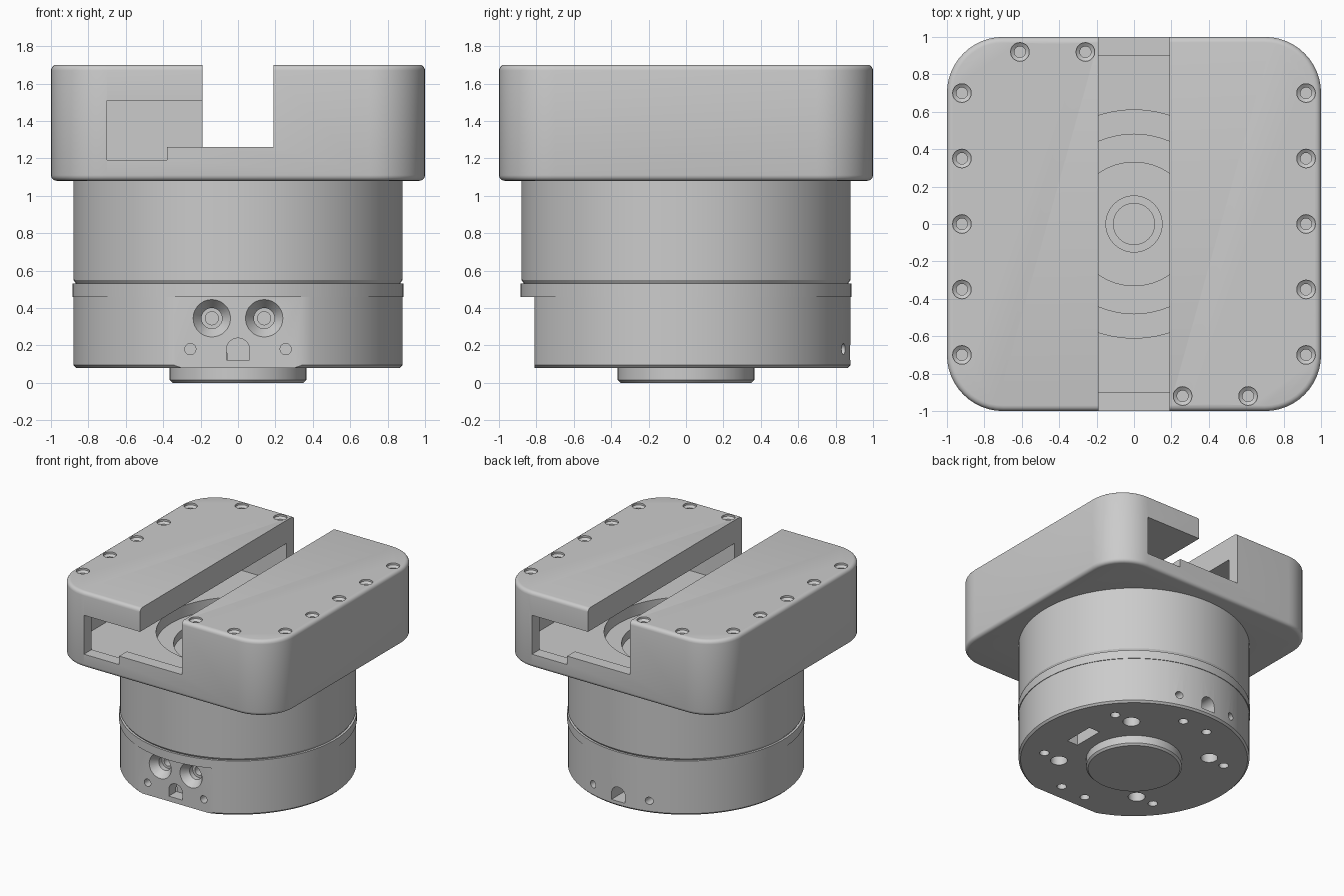
import bpy, bmesh
from math import pi, sin, cos, radians
from mathutils import Matrix, Vector

cube = bpy.data.objects.get("Cube")
if cube:
    bpy.data.objects.remove(cube, do_unlink=True)

grey = bpy.data.materials.new("machined_grey")
grey.use_nodes = True
grey.diffuse_color = (0.6, 0.6, 0.6, 1)
grey.node_tree.nodes["Principled BSDF"].inputs["Base Color"].default_value = (0.6, 0.6, 0.6, 1)


def finish(name, bm, matrix=None):
    if matrix:
        bm.transform(matrix)
    bmesh.ops.recalc_face_normals(bm, faces=bm.faces)
    mesh = bpy.data.meshes.new(name)
    bm.to_mesh(mesh)
    bm.free()
    mesh.materials.append(grey)
    ob = bpy.data.objects.new(name, mesh)
    bpy.context.collection.objects.link(ob)
    return ob


def lathe(name, profile, sides=96, matrix=None):
    """Solid of revolution about z from (radius, z) points, capped at both ends."""
    bm = bmesh.new()
    rings = [[bm.verts.new((r * cos(2 * pi * i / sides), r * sin(2 * pi * i / sides), z))
              for i in range(sides)] for r, z in profile]
    for a, b in zip(rings, rings[1:]):
        for i in range(sides):
            j = (i + 1) % sides
            bm.faces.new((a[i], a[j], b[j], b[i]))
    bm.faces.new(rings[0])
    bm.faces.new(rings[-1])
    return finish(name, bm, matrix)


def box(name, low, high, corner=0, edge=0, matrix=None):
    """Box between two corners, with rounded uprights and rounded rims."""
    low, high = Vector(low), Vector(high)
    bm = bmesh.new()
    bmesh.ops.create_cube(bm, size=1)
    bm.transform(Matrix.Translation((low + high) / 2) @ Matrix.Diagonal((*(high - low), 1)))
    if corner:
        uprights = [e for e in bm.edges if abs(e.verts[0].co.z - e.verts[1].co.z) > 0.1]
        bmesh.ops.bevel(bm, geom=uprights, offset=corner, segments=12, profile=0.5, affect='EDGES')
    if edge:
        rims = [e for e in bm.edges if abs(e.verts[0].co.z - e.verts[1].co.z) < 0.001]
        bmesh.ops.bevel(bm, geom=rims, offset=edge, segments=4, profile=0.5, affect='EDGES')
    return finish(name, bm, matrix)


def arch(name, radius, foot, depth, matrix):
    """Half disc standing on a foot, extruded along z."""
    bm = bmesh.new()
    pts = [(radius * cos(pi * i / 16), radius * sin(pi * i / 16)) for i in range(17)]
    if foot:
        pts += [(-radius, -foot), (radius, -foot)]
    face = bm.faces.new([bm.verts.new((x, y, -depth)) for x, y in pts])
    out = bmesh.ops.extrude_face_region(bm, geom=[face])["geom"]
    bmesh.ops.translate(bm, vec=(0, 0, 2 * depth),
                        verts=[v for v in out if isinstance(v, bmesh.types.BMVert)])
    return finish(name, bm, matrix)


def cut(target, cutter):
    cutter.hide_render = True
    mod = target.modifiers.new("cut", 'BOOLEAN')
    mod.operation = 'DIFFERENCE'
    mod.solver = 'EXACT'
    mod.object = cutter
    bpy.context.view_layer.objects.active = target
    bpy.ops.object.modifier_apply(modifier=mod.name)
    bpy.data.objects.remove(cutter, do_unlink=True)


def at(x, y, z=0):
    return Matrix.Translation((x, y, z))


half_turns = [Matrix.Identity(4), Matrix.Rotation(pi, 4, 'Z')]

# Upper housing: rounded block, hollow chamber, through slot
housing = box("upper_housing", (-1, -1, 1.08), (1, 1, 1.7), 0.3, 0.03)
cut(housing, box("chamber", (-0.9, -0.9, 1.18), (0.9, 0.9, 1.51), 0.2))
cut(housing, box("slot", (-0.19, -1.1, 1.26), (0.19, 1.1, 1.8)))
cut(housing, lathe("bowl", [(0.61, 1), (0.61, 1.3)]))

# Stepped side openings at both ends, and countersunk lid screws
for turn in half_turns:
    cut(housing, box("port", (-0.7, -1.1, 1.19), (-0.38, -0.85, 1.51), matrix=turn))
    cut(housing, box("port_step", (-0.4, -1.1, 1.26), (-0.1, -0.85, 1.51), matrix=turn))
    spots = [(0.92, 0.35 * i) for i in range(-2, 3)] + [(0.26, -0.92), (0.61, -0.92)]
    for x, y in spots:
        cut(housing, lathe("screw", [(0.03, 1.58), (0.03, 1.67), (0.05, 1.685), (0.05, 1.75)],
                           20, turn @ at(x, y)))

# Drum below the housing with a stepped bore
drum = lathe("drum", [(0.86, 0.52), (0.88, 0.55), (0.88, 1.085)])
for r, z in ((0.48, 1.02), (0.33, 0.95), (0.15, 0.88), (0.11, 0.8)):
    cut(drum, lathe("bore", [(r, z), (r, 1.2)], 64))

# Collar and central foot
collar = lathe("collar", [(0.885, 0.46), (0.885, 0.53)])
foot = lathe("foot", [(0.35, 0), (0.365, 0.015), (0.365, 0.1)], 64)

# Base with two flats
base = lathe("base", [(0.865, 0.08), (0.88, 0.095), (0.88, 0.465)])
for turn in half_turns:
    cut(base, box("flat", (-1, -1.2, 0), (1, -0.81, 0.46), matrix=turn))

# Connectors, pin holes and an arched port on each flat
for turn in half_turns:
    face = turn @ at(0, -0.81) @ Matrix.Rotation(pi / 2, 4, 'X')
    for side in (-1, 1):
        cut(base, lathe("connector", [(0.035, -0.2), (0.035, -0.1), (0.055, -0.1),
                                      (0.055, -0.06), (0.1, 0), (0.1, 0.02)],
                        32, face @ at(0.14 * side, 0.345)))
        cut(base, lathe("pin_hole", [(0.03, -0.08), (0.03, 0.05)], 20,
                        face @ at(0.255 * side, 0.18)))
    cut(base, arch("arched_port", 0.062, 0.055, 0.1, face @ at(0, 0.177)))

# Mounting holes on the underside
for turn in half_turns:
    for angle in (48, 138):
        x, y = 0.573 * cos(radians(angle)), 0.573 * sin(radians(angle))
        cut(base, lathe("bolt_hole", [(0.065, 0), (0.065, 0.24)], 24, turn @ at(x, y)))
    for angle in (38, 83, 103, 148):
        x, y = 0.69 * cos(radians(angle)), 0.69 * sin(radians(angle))
        cut(base, lathe("dowel_hole", [(0.037, 0), (0.037, 0.16)], 20, turn @ at(x, y)))
cut(base, box("key_slot", (0.47, -0.11, 0), (0.57, 0.15, 0.24)))
cut(base, arch("half_round_slot", 0.075, 0, 0.24,
               at(-0.55, -0.03) @ Matrix.Rotation(pi / 2, 4, 'Z')))

# Smooth the round walls, keep the edges crisp
for ob in (housing, drum, collar, foot, base):
    bpy.ops.object.select_all(action='DESELECT')
    ob.select_set(True)
    bpy.context.view_layer.objects.active = ob
    bpy.ops.object.shade_smooth_by_angle(angle=radians(30))
